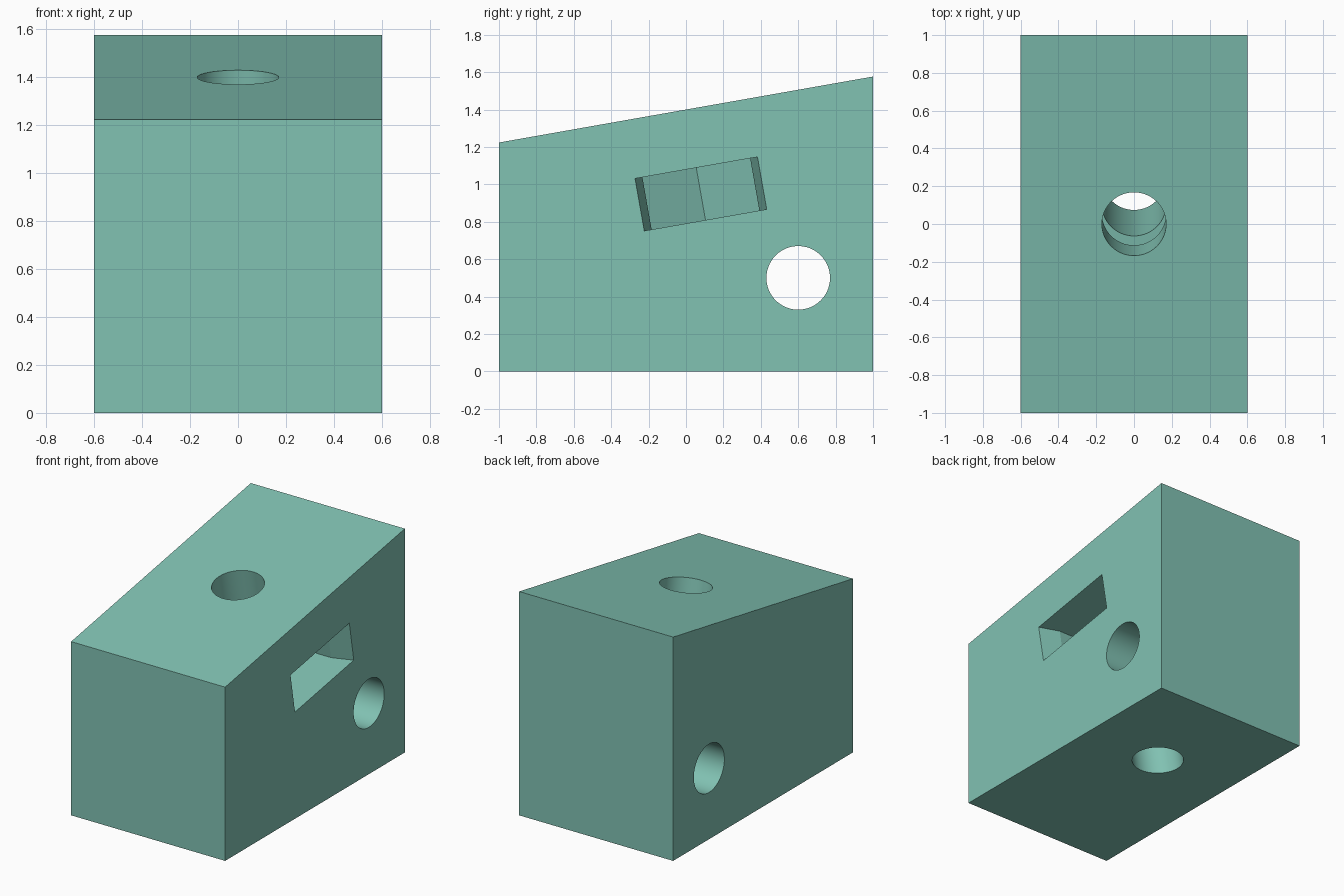
import bpy, bmesh, math
from mathutils import Matrix, Vector

if "Cube" in bpy.data.objects:
    bpy.data.objects.remove(bpy.data.objects["Cube"])

TILT = math.radians(10)
R = 0.17
# frame whose local z is the normal of the sloped top, origin on the top face
TILTED = Matrix.Translation((0, 0, 1.4)) @ Matrix.Rotation(TILT, 4, 'X')


def prism(name, points, direction, matrix=None):
    """Extrude a closed loop of points along a direction."""
    bm = bmesh.new()
    face = bm.faces.new([bm.verts.new(p) for p in points])
    ext = bmesh.ops.extrude_face_region(bm, geom=[face])
    verts = [v for v in ext['geom'] if isinstance(v, bmesh.types.BMVert)]
    bmesh.ops.translate(bm, verts=verts, vec=Vector(direction))
    bmesh.ops.recalc_face_normals(bm, faces=bm.faces)
    if matrix:
        bm.transform(matrix)
    mesh = bpy.data.meshes.new(name)
    bm.to_mesh(mesh)
    bm.free()
    obj = bpy.data.objects.new(name, mesh)
    bpy.context.collection.objects.link(obj)
    return obj


def circle(n=96):
    return [(R * math.cos(2 * math.pi * i / n), R * math.sin(2 * math.pi * i / n))
            for i in range(n)]


# wedge-topped block
rise = math.tan(TILT)
block = prism("sloped_block",
              [(-0.6, -1, 0), (-0.6, 1, 0), (-0.6, 1, 1.4 + rise), (-0.6, -1, 1.4 - rise)],
              (1.2, 0, 0))

# bolt hole square to the sloped top, and cross hole through the sides
bolt_hole = prism("bolt_hole_cutter", [(x, y, -2) for x, y in circle()], (0, 0, 2.5), TILTED)
cross_hole = prism("cross_hole_cutter", [(-1, 0.6 + a, 0.5 + b) for a, b in circle()], (2, 0, 0))

# nut pocket: hexagonal inner end, flared mouth on the right side
half = 0.2925
flat = half / math.sqrt(3)
flare = 0.04 / 0.15
side = [(-flat, half), (0.45, half), (0.7, half + 0.25 * flare)]
outline = [(-2 * flat, 0)] + side + [(x, -y) for x, y in reversed(side)]
nut_pocket = prism("nut_pocket_cutter", [(x, y, -0.6) for x, y in outline],
                   (0, 0, 0.284), TILTED)

# cut, then apply so only the finished block remains
cutters = [bolt_hole, cross_hole, nut_pocket]
for cutter in cutters:
    cutter.hide_render = True
    mod = block.modifiers.new(cutter.name, 'BOOLEAN')
    mod.operation = 'DIFFERENCE'
    mod.solver = 'EXACT'
    mod.object = cutter
bpy.context.view_layer.objects.active = block
block.select_set(True)
for mod in list(block.modifiers):
    bpy.ops.object.modifier_apply(modifier=mod.name)
for cutter in cutters:
    bpy.data.objects.remove(cutter)
bpy.ops.object.shade_smooth_by_angle(angle=math.radians(12))

# teal finish
mat = bpy.data.materials.new("teal")
mat.diffuse_color = (0.22, 0.54, 0.45, 1)
mat.use_nodes = True
mat.node_tree.nodes["Principled BSDF"].inputs["Base Color"].default_value = mat.diffuse_color
block.data.materials.clear()
block.data.materials.append(mat)
